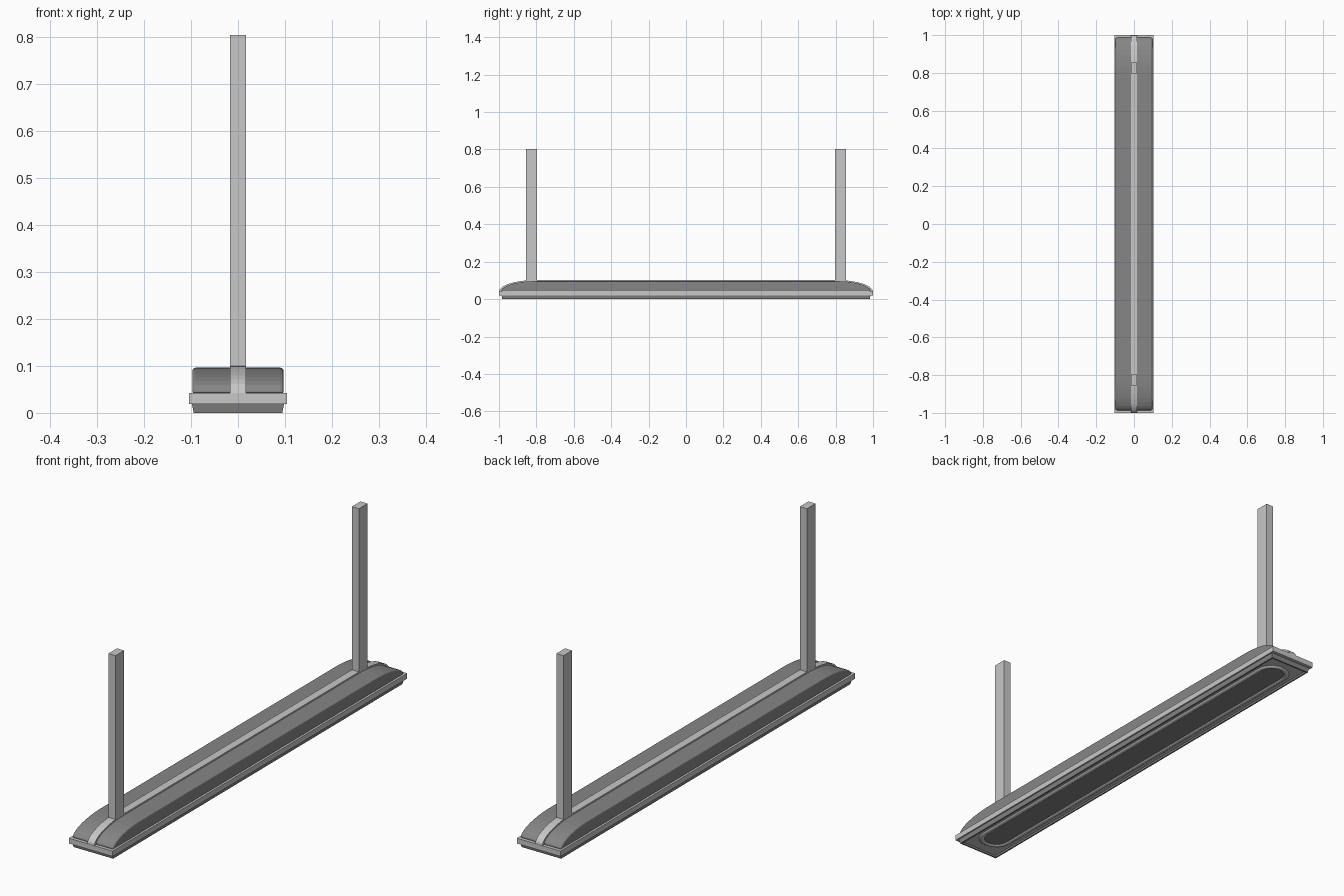
import bpy, bmesh, math

cube = bpy.data.objects.get("Cube")
if cube:
    bpy.data.objects.remove(cube, do_unlink=True)


def material(name, value):
    m = bpy.data.materials.new(name)
    m.use_nodes = True
    color = (value, value, value, 1)
    m.diffuse_color = color
    m.node_tree.nodes["Principled BSDF"].inputs["Base Color"].default_value = color
    return m


light = material("light grey metal", 0.58)
dark = material("dark grey housing", 0.24)


def finish(name, bm, *mats):
    bmesh.ops.recalc_face_normals(bm, faces=bm.faces)
    mesh = bpy.data.meshes.new(name)
    bm.to_mesh(mesh)
    bm.free()
    for m in mats:
        mesh.materials.append(m)
    ob = bpy.data.objects.new(name, mesh)
    bpy.context.collection.objects.link(ob)
    return ob


def box_mesh(half_x, y0, y1, z0, z1):
    bm = bmesh.new()
    bmesh.ops.create_cube(bm, size=1)
    for v in bm.verts:
        v.co = (v.co.x * 2 * half_x, y0 + (v.co.y + 0.5) * (y1 - y0),
                z0 + (v.co.z + 0.5) * (z1 - z0))
    return bm


def extrude_face(points, offset):
    bm = bmesh.new()
    face = bm.faces.new([bm.verts.new(p) for p in points])
    new = bmesh.ops.extrude_face_region(bm, geom=[face])["geom"]
    bmesh.ops.translate(bm, vec=offset,
                        verts=[v for v in new if isinstance(v, bmesh.types.BMVert)])
    return bm


def arch(name, half_x, half_y, base, top, mat):
    """Long flat arch with elliptical ends, extruded across x."""
    start, steps = 0.8, 9
    quarter = []
    for i in range(steps + 1):
        a = math.pi / 2 * i / steps
        quarter.append((start + (half_y - start) * math.cos(a),
                        base + (top - base) * math.sin(a)))
    outline = quarter + [(-y, z) for y, z in reversed(quarter)]
    bm = extrude_face([(-half_x, y, z) for y, z in outline], (2 * half_x, 0, 0))
    return finish(name, bm, mat)


def stadium(half_width, half_length, z, steps=12):
    points = []
    for side in (1, -1):
        for i in range(steps + 1):
            a = math.pi * i / steps
            points.append((side * half_width * math.cos(a),
                           side * (half_length - half_width + half_width * math.sin(a)), z))
    return points


# Curved housing with softened long edges, and the raised spine over it
hood = arch("housing_hood", 0.097, 0.988, 0.04, 0.096, dark)
bevel = hood.modifiers.new("soft edges", "BEVEL")
bevel.width = 0.009
bevel.segments = 3
bevel.limit_method = "ANGLE"
bevel.angle_limit = math.radians(50)
arch("spine_strip", 0.017, 0.999, 0.04, 0.102, light)

# Trim band around the housing
finish("trim_band", box_mesh(0.104, -1, 1, 0.019, 0.042), light)

# Lower lip, tapered, with a recessed light underside
bm = box_mesh(0.098, -0.986, 0.986, 0, 0.019)
for v in bm.verts:
    if v.co.z < 0.01:
        v.co.x *= 0.96
        v.co.y *= 0.996
bm.normal_update()
bottom = min(bm.faces, key=lambda f: f.calc_center_median().z)
bmesh.ops.inset_region(bm, faces=[bottom], thickness=0.009)
inner = bmesh.ops.extrude_discrete_faces(bm, faces=[bottom])["faces"][0]
rim = [e for e in bm.edges if e.is_boundary]
for v in inner.verts:
    v.co.z += 0.008
bmesh.ops.bridge_loops(bm, edges=rim)
inner.material_index = 1
finish("lower_lip", bm, dark, light)

# Dark panel and the rounded ring around it
finish("underside_panel", extrude_face(stadium(0.06, 0.925, 0.0065), (0, 0, 0.004)), dark)
curve = bpy.data.curves.new("underside_ring", "CURVE")
curve.dimensions = "3D"
curve.bevel_depth = 0.014
curve.bevel_resolution = 3
curve.materials.append(light)
path = stadium(0.06, 0.925, 0.0155)
spline = curve.splines.new("POLY")
spline.points.add(len(path) - 1)
for point, co in zip(spline.points, path):
    point.co = (*co, 1)
spline.use_cyclic_u = True
ring = bpy.data.objects.new("underside_ring", curve)
bpy.context.collection.objects.link(ring)

# Two hanging posts
for name, side in (("front_post", -1), ("back_post", 1)):
    y = side * 0.826
    finish(name, box_mesh(0.017, y - 0.029, y + 0.029, 0.09, 0.803), light)
